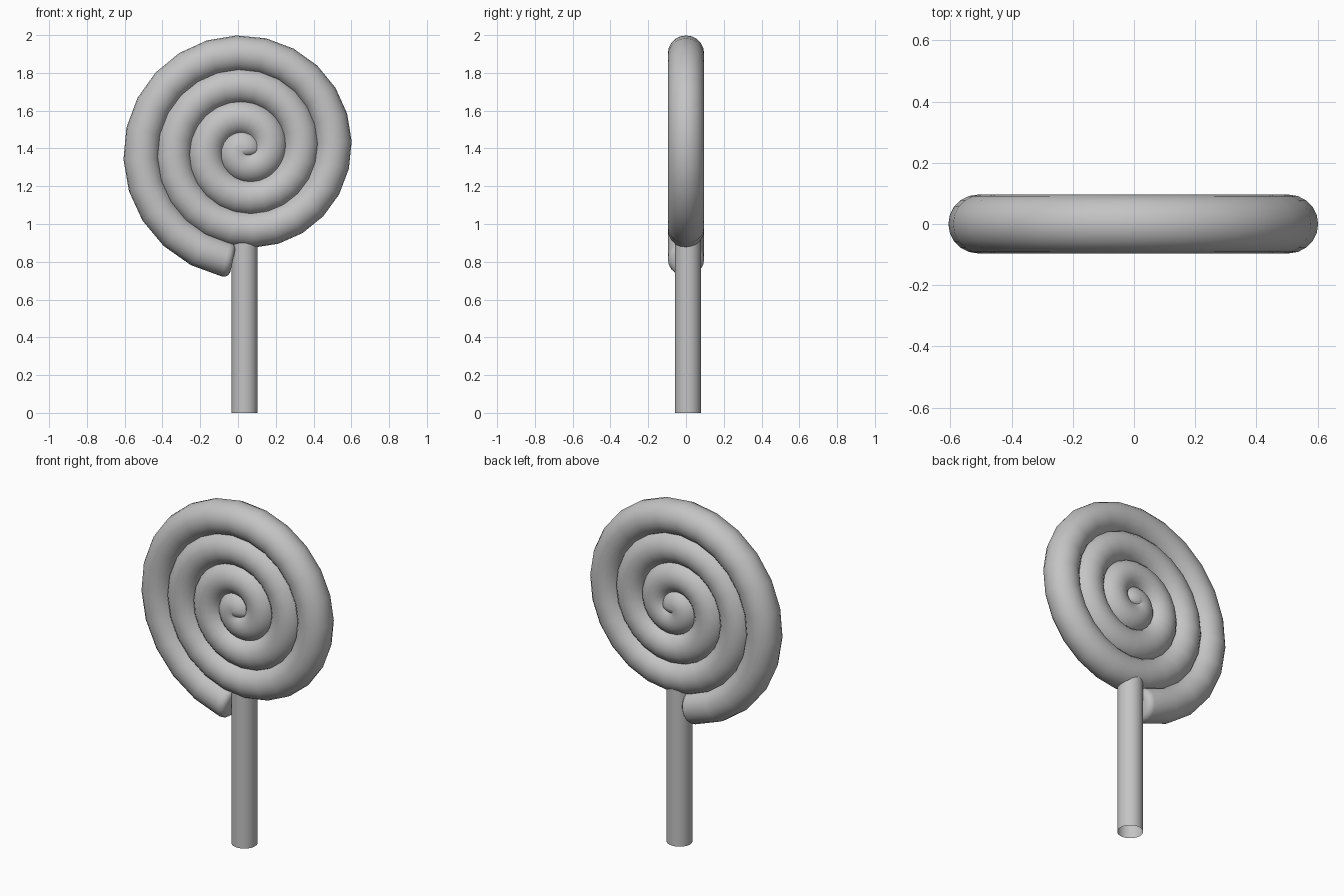
import bpy, bmesh, math
from mathutils import Vector

if "Cube" in bpy.data.objects:
    bpy.data.objects.remove(bpy.data.objects["Cube"])

CX, CZ = 0.04, 1.394       # spiral centre
PITCH, TUBE = 0.17, 0.096  # spacing per turn, candy radius
STEPS, SIDES = 83, 20      # 15 degree steps, tube sides

mat = bpy.data.materials.new("plain_grey")
mat.diffuse_color = (0.55, 0.55, 0.55, 1)
mat.use_nodes = True
mat.node_tree.nodes["Principled BSDF"].inputs["Base Color"].default_value = mat.diffuse_color


def make_tube(name, rings, sides, cap, angle):
    """Loft circles given as (centre, tangent in the xz plane, radius)."""
    bm = bmesh.new()
    loops = []
    for c, t, r in rings:
        side = Vector((t.z, 0, -t.x)).normalized()
        loops.append([bm.verts.new(c + side * r * math.cos(a) + Vector((0, r * math.sin(a), 0)))
                      for a in (2 * math.pi * i / sides for i in range(sides))])
    for a, b in zip(loops, loops[1:]):
        for i in range(sides):
            j = (i + 1) % sides
            bm.faces.new((a[i], a[j], b[j], b[i]))
    if cap:
        bm.faces.new(loops[0][::-1])
        bm.faces.new(loops[-1])
    bmesh.ops.recalc_face_normals(bm, faces=bm.faces)
    me = bpy.data.meshes.new(name)
    bm.to_mesh(me)
    bm.free()
    me.materials.append(mat)
    ob = bpy.data.objects.new(name, me)
    bpy.context.collection.objects.link(ob)
    bpy.ops.object.select_all(action='DESELECT')
    ob.select_set(True)
    bpy.context.view_layer.objects.active = ob
    bpy.ops.object.shade_smooth_by_angle(angle=math.radians(angle))
    return ob


# Candy spiral, with rounded ends
rings = []
for k in range(STEPS + 1):
    th = math.radians(95 + 15 * k)
    r, dr = PITCH * 15 * k / 360, PITCH / (2 * math.pi)
    out = Vector((math.cos(th), 0, math.sin(th)))
    tan = Vector((-math.sin(th), 0, math.cos(th)))
    rings.append((Vector((CX, 0, CZ)) + out * r, (out * dr + tan * r).normalized(), TUBE))


def end_cap(ring, sign):
    c, t, r = ring
    return [(c + t * sign * 0.036 * math.sin(a), t, r - 0.036 * (1 - math.cos(a)))
            for a in (math.radians(d) for d in (30, 60, 90))]


rings = end_cap(rings[0], -1)[::-1] + rings + end_cap(rings[-1], 1)
make_tube("candy_spiral", rings, SIDES, True, 60)

# Stick, an open tube running up into the candy
up = Vector((0, 0, 1))
make_tube("stick", [(Vector((0.035, 0.01, z)), up, 0.069) for z in (0, 0.96)], 32, False, 40)
